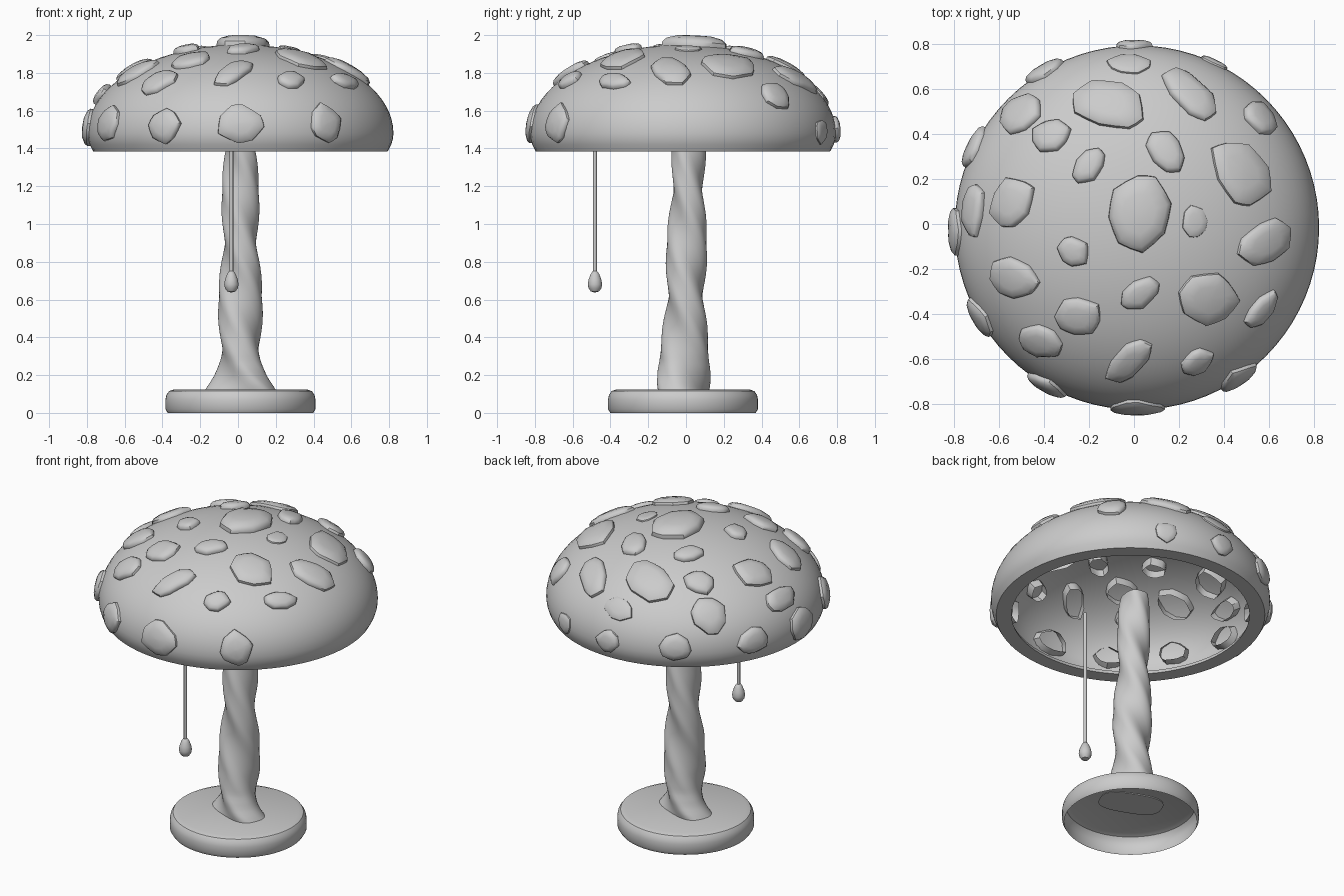
import bpy, math, random
from mathutils import Vector

if "Cube" in bpy.data.objects:
    bpy.data.objects.remove(bpy.data.objects["Cube"])

random.seed(4)
CX, CY = 0.013, -0.016          # common axis
A, C, Z0 = 0.81, 0.47, 1.48     # dome ellipsoid radius, height, equator
CL = 0.35                       # curvature of the part under the equator


def make(name, verts, faces, angle=35):
    me = bpy.data.meshes.new(name)
    me.from_pydata([tuple(v) for v in verts], [], faces)
    me.update()
    ob = bpy.data.objects.new(name, me)
    bpy.context.collection.objects.link(ob)
    bpy.ops.object.select_all(action='DESELECT')
    ob.select_set(True)
    bpy.context.view_layer.objects.active = ob
    bpy.ops.object.shade_smooth_by_angle(angle=math.radians(angle))
    return ob


def bridge(rings, n):
    return [(r * n + i, r * n + (i + 1) % n, (r + 1) * n + (i + 1) % n, (r + 1) * n + i)
            for r in range(rings - 1) for i in range(n)]


def lathe(name, prof, x, y, n=64, cap_start=False, cap_end=False):
    verts = [(x + r * math.cos(2 * math.pi * i / n), y + r * math.sin(2 * math.pi * i / n), z)
             for r, z in prof for i in range(n)]
    faces = bridge(len(prof), n)
    if cap_start:
        faces.append(tuple(range(n))[::-1])
    if cap_end:
        faces.append(tuple(range((len(prof) - 1) * n, len(prof) * n)))
    return make(name, verts, faces)


def lerp(table, z):
    for (z0, *a), (z1, *b) in zip(table, table[1:]):
        if z <= z1:
            t = (z - z0) / (z1 - z0)
            return [p + (q - p) * t for p, q in zip(a, b)]
    return table[-1][1:]


# Base: hollow rounded disc, open underneath
base = [(0.385, 0), (0.397, 0.02), (0.397, 0.07), (0.392, 0.095), (0.378, 0.115), (0.35, 0.125)]
lathe("base", base, CX, CY, cap_end=True)

# Stem: twisted, tapering rounded-rectangle section
sizes = [(0.12, 0.19, 0.11), (0.19, 0.152, 0.1), (0.27, 0.129, 0.095), (0.4, 0.119, 0.095),
         (0.7, 0.11, 0.086), (1.0, 0.1, 0.08), (1.49, 0.086, 0.066)]
N, R = 32, 70
verts = []
for k in range(R):
    z = 0.12 + 1.37 * k / (R - 1)
    L, W = lerp(sizes, z)
    rot = math.radians(159 - 320 * (z - 0.12))
    for i in range(N):
        t = 2 * math.pi * i / N
        c, s = math.cos(t), math.sin(t)
        u = L * math.copysign(abs(c) ** 0.7, c)
        v = W * math.copysign(abs(s) ** 0.7, s)
        verts.append((CX + u * math.cos(rot) - v * math.sin(rot),
                      -0.013 + 0.022 * (z - 0.12) + u * math.sin(rot) + v * math.cos(rot), z))
make("twisted_stem", verts, bridge(R, N) + [tuple(range(N))[::-1],
     tuple(range((R - 1) * N, R * N))], 60)

# Shade: domed shell with a flat rim
T = 0.05
outer = [(A * math.sqrt(1 - (d / CL) ** 2), Z0 - d) for d in (0.095, 0.06, 0.03)]
outer += [(A * math.cos(t), Z0 + C * math.sin(t)) for t in
          [math.pi / 2 * i / 20 for i in range(20)] + [math.pi / 2 - 0.002]]
inner = [((A - T - 0.01) * math.cos(t), Z0 + (C - T) * math.sin(t)) for t in
         [math.pi / 2 - 0.002] + [math.pi / 2 * i / 20 for i in range(19, -1, -1)]]
inner += [(0.735, 1.42), (0.7, 1.41), (0.69, 1.385), outer[0]]
lathe("shade", outer + inner, CX, CY, 80)


# Spots: raised irregular patches whose walls pass through the shell
def on_top(x, y):
    x, y = x - CX, y - CY
    r = math.hypot(x, y)
    if r > 0.8:
        x, y = x * 0.8 / r, y * 0.8 / r
    z = C * math.sqrt(1 - (x * x + y * y) / A ** 2)
    return Vector((x + CX, y + CY, z + Z0)), Vector((x / A ** 2, y / A ** 2, z / C ** 2)).normalized()


def on_side(az, z):
    d, h = z - Z0, C if z > Z0 else CL
    r = A * math.sqrt(1 - (d / h) ** 2)
    n = Vector((math.cos(az) * r / A ** 2, math.sin(az) * r / A ** 2, d / h ** 2)).normalized()
    return Vector((CX + r * math.cos(az), CY + r * math.sin(az), z)), n


def spot(name, surf, u0, v0, a, b, deg, lift, us=1.0, n=8):
    rot = math.radians(deg)
    ph = random.uniform(0, 0.7)
    ang = [2 * math.pi * (i + random.uniform(-0.2, 0.2)) / n + ph for i in range(n)]
    rad = [random.uniform(0.9, 1.1) for _ in range(n)]
    # round each straight side a little by inserting midpoints
    pts = []
    for i in range(n):
        p = [Vector((a * rad[j] * math.cos(ang[j]), b * rad[j] * math.sin(ang[j]))) for j in (i, (i + 1) % n)]
        pts += [p[0], (p[0] + p[1]) * 0.51]
    m = len(pts)
    verts = []
    for sc, off in [(0.95, -0.105), (1, 0), (0.97, lift * 0.45), (0.83, lift * 0.8), (0.5, lift), (0.05, lift)]:
        for p in pts:
            u = p.x * math.cos(rot) - p.y * math.sin(rot)
            v = p.x * math.sin(rot) + p.y * math.cos(rot)
            q, nrm = surf(u0 + sc * u * us, v0 + sc * v)
            verts.append(q + nrm * off)
    make(name, verts, bridge(6, m) + [tuple(range(5 * m, 6 * m))], 40)


top_spots = [  # x, y, half length, half width, turn
    (.02, .04, .185, .14, 90), (-.12, .53, .17, .105, -10), (-.02, .71, .1, .045, 0),
    (.25, .57, .15, .075, -45), (.555, .47, .09, .05, -50), (-.5, .49, .11, .075, 35),
    (-.37, .39, .09, .068, 30), (-.2, .26, .1, .06, 50), (.145, .32, .1, .075, -50),
    (.47, .23, .16, .11, -55), (-.54, .1, .115, .09, 60), (.27, .01, .075, .055, 95),
    (.58, -.08, .13, .09, 25), (-.27, -.12, .075, .065, -40), (-.53, -.24, .11, .085, -25),
    (-.25, -.41, .11, .085, 0), (.02, -.31, .1, .06, 35), (.33, -.33, .13, .115, 0),
    (.565, -.38, .1, .045, 50), (-.42, -.52, .1, .068, -25), (-.02, -.61, .13, .065, 40),
    (.28, -.61, .075, .05, 30), (-.71, .06, .125, .045, 85)]
for i, (x, y, a, b, deg) in enumerate(top_spots):
    lift = 0.05 if i == 0 else (0.015 if i in (2, 11) else 0.032)
    spot(f"upper_spot_{i + 1}", on_top, x, y, a, b, deg, lift)

side_spots = [  # azimuth, z, half width, half height, lift
    (181, 1.51, .105, .09, .03), (154, 1.52, .1, .075, .03), (121, 1.52, .1, .08, .03),
    (91, 1.5, .08, .07, .025), (210, 1.53, .1, .09, .03), (240, 1.52, .1, .09, .03),
    (270, 1.53, .12, .11, .025), (304, 1.53, .1, .105, .03), (65, 1.49, .065, .065, .015)]
for i, (az, z, a, b, lift) in enumerate(side_spots):
    spot(f"lower_spot_{i + 1}", on_side, math.radians(az), z, a, b, 0, lift, 1 / A)

# Pull cord and its drop-shaped handle
lathe("pull_cord", [(0.01, 0.73), (0.01, 1.62)], -0.035, -0.482, 12, True, True)
drop = [(0.004, 0.638), (0.022, 0.643), (0.034, 0.66), (0.038, 0.68), (0.034, 0.705),
        (0.024, 0.732), (0.014, 0.748), (0.004, 0.754)]
lathe("pull_handle", drop, -0.035, -0.482, 20, True, True)
